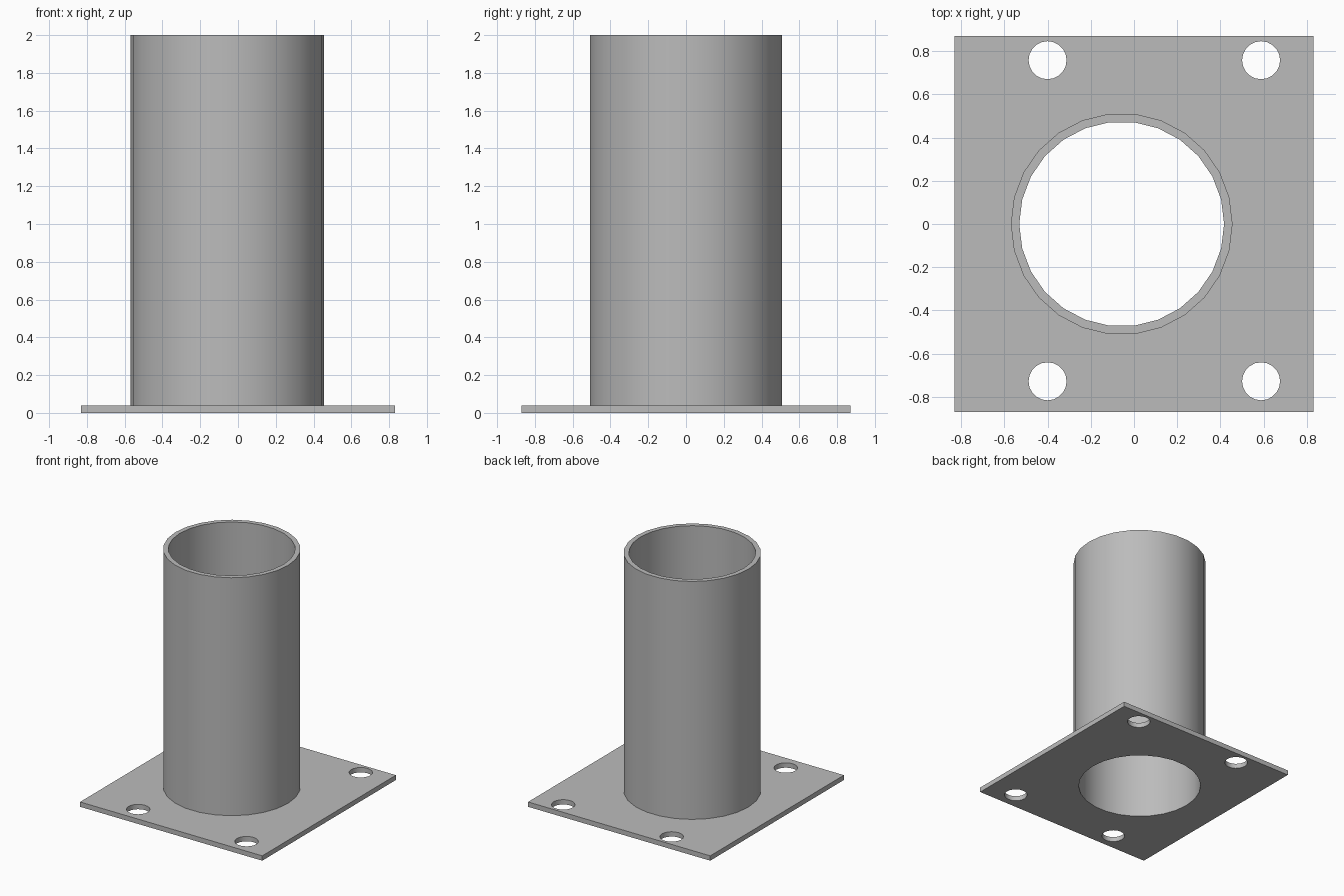
import bpy
import bmesh
from math import cos, sin, tau, radians

cube = bpy.data.objects.get("Cube")
if cube:
    bpy.data.objects.remove(cube, do_unlink=True)

PLATE_X, PLATE_Y, PLATE_TOP, TOP = 0.83, 0.87, 0.04, 2.0
TUBE_X, TUBE_OUTER, TUBE_INNER = -0.057, 0.513, 0.474

steel = bpy.data.materials.new("grey steel")
steel.use_nodes = True
steel.diffuse_color = (0.5, 0.5, 0.5, 1)
steel.node_tree.nodes["Principled BSDF"].inputs["Base Color"].default_value = (0.5, 0.5, 0.5, 1)


def circle(x, y, radius, sides):
    return [(x + radius * cos(tau * i / sides), y + radius * sin(tau * i / sides))
            for i in range(sides)]


def extruded(name, outlines, bottom, top):
    """Fill closed outlines (inner ones become holes) and extrude upward."""
    curve = bpy.data.curves.new(name + "_outline", 'CURVE')
    curve.dimensions, curve.fill_mode = '2D', 'BOTH'
    curve.extrude = (top - bottom) / 2
    for outline in outlines:
        spline = curve.splines.new('POLY')
        spline.points.add(len(outline) - 1)
        for point, (x, y) in zip(spline.points, outline):
            point.co = (x, y, 0, 1)
        spline.use_cyclic_u = True
    helper = bpy.data.objects.new(name + "_outline", curve)
    bpy.context.collection.objects.link(helper)
    bpy.context.view_layer.update()
    mesh = bpy.data.meshes.new_from_object(
        helper.evaluated_get(bpy.context.evaluated_depsgraph_get()))
    bpy.data.objects.remove(helper, do_unlink=True)
    bpy.data.curves.remove(curve)

    # Weld walls to caps and seat the part at its height
    bm = bmesh.new()
    bm.from_mesh(mesh)
    bmesh.ops.remove_doubles(bm, verts=bm.verts[:], dist=0.0005)
    bmesh.ops.translate(bm, verts=bm.verts[:], vec=(0, 0, (top + bottom) / 2))
    bmesh.ops.recalc_face_normals(bm, faces=bm.faces[:])
    bm.to_mesh(mesh)
    bm.free()
    mesh.name = name
    mesh.materials.clear()
    mesh.materials.append(steel)
    part = bpy.data.objects.new(name, mesh)
    bpy.context.collection.objects.link(part)
    bpy.ops.object.select_all(action='DESELECT')
    part.select_set(True)
    bpy.context.view_layer.objects.active = part
    bpy.ops.object.shade_smooth_by_angle(angle=radians(35))
    return part


# Base plate with the tube opening and four bolt holes
bore = circle(TUBE_X, 0, TUBE_INNER, 26)
rectangle = [(-PLATE_X, -PLATE_Y), (PLATE_X, -PLATE_Y), (PLATE_X, PLATE_Y), (-PLATE_X, PLATE_Y)]
bolt_holes = [circle(x, y, 0.088, 20) for x in (-0.4, 0.588) for y in (-0.728, 0.758)]
extruded("base_plate", [rectangle, bore] + bolt_holes, 0, PLATE_TOP)

# Open upright tube
extruded("tube", [circle(TUBE_X, 0, TUBE_OUTER, 26), bore], PLATE_TOP, TOP)
